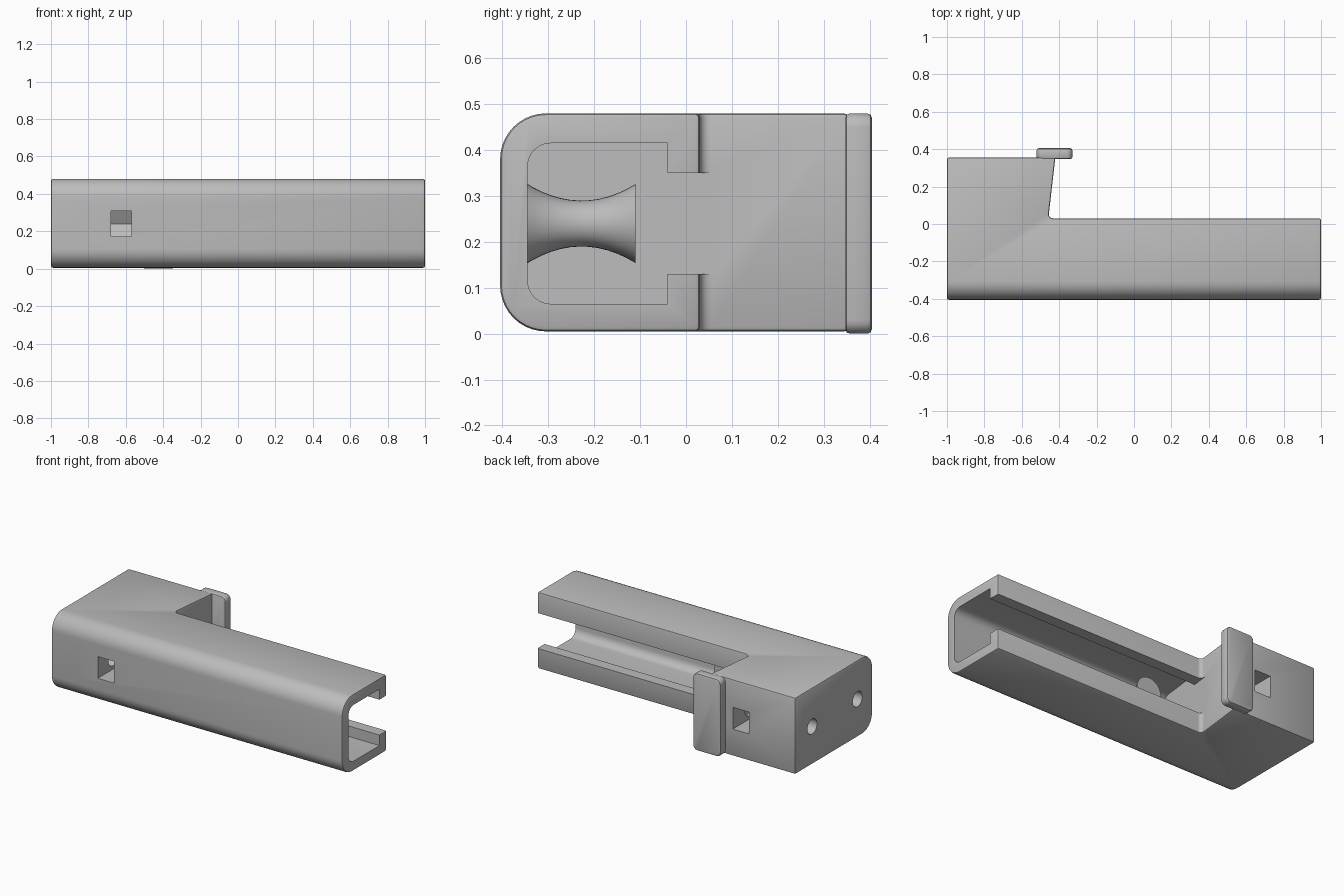
import bpy, bmesh, math
from mathutils import Matrix, Vector

cube = bpy.data.objects.get("Cube")
if cube:
    bpy.data.objects.remove(cube, do_unlink=True)

GREY = (0.5, 0.5, 0.5, 1)
mat = bpy.data.materials.new("plain grey")
mat.use_nodes = True
mat.diffuse_color = GREY
mat.node_tree.nodes["Principled BSDF"].inputs["Base Color"].default_value = GREY

FRONT, LIP, BACK = -0.405, 0.03, 0.355
BOTTOM, TOP, MID = 0.005, 0.48, 0.24


def slant_x(y):
    """x of the slanted block face at depth y."""
    return -0.458 + 0.115 * (y - LIP)


def to_object(name, bm):
    bmesh.ops.recalc_face_normals(bm, faces=bm.faces)
    mesh = bpy.data.meshes.new(name)
    bm.to_mesh(mesh)
    bm.free()
    mesh.materials.append(mat)
    ob = bpy.data.objects.new(name, mesh)
    bpy.context.collection.objects.link(ob)
    return ob


def prism(start, end):
    """Solid between two matching outlines."""
    bm = bmesh.new()
    a = [bm.verts.new(p) for p in start]
    b = [bm.verts.new(p) for p in end]
    bm.faces.new(a)
    bm.faces.new(b[::-1])
    n = len(a)
    for i in range(n):
        bm.faces.new((a[i], b[i], b[(i + 1) % n], a[(i + 1) % n]))
    bmesh.ops.recalc_face_normals(bm, faces=bm.faces)
    return bm


def round_edges(bm, rule, radius, segments):
    edges = [e for e in bm.edges if rule(*[v.co for v in e.verts])]
    bmesh.ops.bevel(bm, geom=edges, offset=radius, segments=segments,
                    profile=0.5, affect='EDGES')


def apply_modifier(ob, kind, **settings):
    mod = ob.modifiers.new(kind.lower(), kind)
    for key, value in settings.items():
        setattr(mod, key, value)
    bpy.context.view_layer.objects.active = ob
    bpy.ops.object.modifier_apply(modifier=mod.name)


def cut(ob, cutter):
    apply_modifier(ob, 'BOOLEAN', object=cutter, operation='DIFFERENCE', solver='EXACT')
    bpy.data.objects.remove(cutter, do_unlink=True)


def smooth(ob):
    bpy.ops.object.select_all(action='DESELECT')
    ob.select_set(True)
    bpy.context.view_layer.objects.active = ob
    bpy.ops.object.shade_smooth_by_angle(angle=math.radians(35))


# L-shaped body with rounded front corners and a filleted inside corner
plan = [(-1, FRONT), (1, FRONT), (1, LIP), (slant_x(LIP), LIP), (slant_x(BACK), BACK), (-1, BACK)]
bm = prism([(x, y, BOTTOM) for x, y in plan], [(x, y, TOP) for x, y in plan])
round_edges(bm, lambda a, b: max(a.y, b.y) < FRONT + 0.01 and abs(a.x - b.x) > 1, 0.1, 10)
inner = Vector((slant_x(LIP), LIP))
round_edges(bm, lambda a, b: (a.xy - inner).length < 0.01 and (b.xy - inner).length < 0.01, 0.025, 4)
body = to_object("body", bm)
apply_modifier(body, 'BEVEL', width=0.01, segments=2, limit_method='ANGLE',
               angle_limit=math.radians(40))

# C-shaped channel ending at the slanted wall
half, gap, corner = 0.175, 0.11, 0.05
arc = [(-0.295 - corner * math.sin(t), half - corner + corner * math.cos(t))
       for t in (i * math.pi / 12 for i in range(7))]
upper = [(0.06, gap), (-0.04, gap), (-0.04, half)] + arc
section = upper + [(y, -z) for y, z in reversed(upper)]
bm = prism([(1.1, y, MID + z) for y, z in section],
           [(slant_x(y) - 0.002, y, MID + z) for y, z in section])
cut(body, to_object("channel_cutter", bm))

# Pointed nut pockets from the front and back, with a bolt hole to each
for face, centre, side in ((FRONT, -0.255, -1), (BACK, 0.19, 1)):
    h = 0.0675
    outside = face + side * 0.05
    outline = [(outside, h), (centre + side * h * 0.58, h), (centre - side * h * 0.58, h),
               (centre - side * h * 1.155, 0),
               (centre - side * h * 0.58, -h), (outside, -h)]
    bm = prism([(-0.68, y, MID + z) for y, z in outline],
               [(-0.57, y, MID + z) for y, z in outline])
    cut(body, to_object("pocket_cutter", bm))
    bm = bmesh.new()
    bmesh.ops.create_cone(bm, cap_ends=True, segments=24, radius1=0.047, radius2=0.047, depth=0.5,
                          matrix=Matrix.Translation((-0.8, centre, MID)) @ Matrix.Rotation(math.pi / 2, 4, 'Y'))
    cut(body, to_object("bolt_cutter", bm))
smooth(body)

# Waisted spool standing on the inside of the front wall
y0, y1, sides, rings = -0.355, -0.11, 32, 12
bm = bmesh.new()
loops = []
for i in range(rings + 1):
    y = y0 + (y1 - y0) * i / rings
    r = 0.05 + 0.036 * ((y + 0.2275) / 0.1175) ** 2
    loops.append([bm.verts.new((-0.2 + r * math.cos(a), y, MID + r * math.sin(a)))
                  for a in (2 * math.pi * k / sides for k in range(sides))])
for a, b in zip(loops, loops[1:]):
    for k in range(sides):
        n = (k + 1) % sides
        bm.faces.new((a[k], a[n], b[n], b[k]))
bm.faces.new(loops[0])
bm.faces.new(loops[-1])
smooth(to_object("spool", bm))

# Rounded end plate on the back of the block
bm = bmesh.new()
bmesh.ops.create_cube(bm, size=1, matrix=Matrix.Translation((-0.425, 0.376, 0.24))
                      @ Matrix.Diagonal((0.19, 0.058, 0.48, 1)))
round_edges(bm, lambda a, b: abs(a.y - b.y) > 0.01, 0.03, 4)
plate = to_object("back_plate", bm)
apply_modifier(plate, 'BEVEL', width=0.01, segments=2, limit_method='ANGLE',
               angle_limit=math.radians(40))
smooth(plate)
